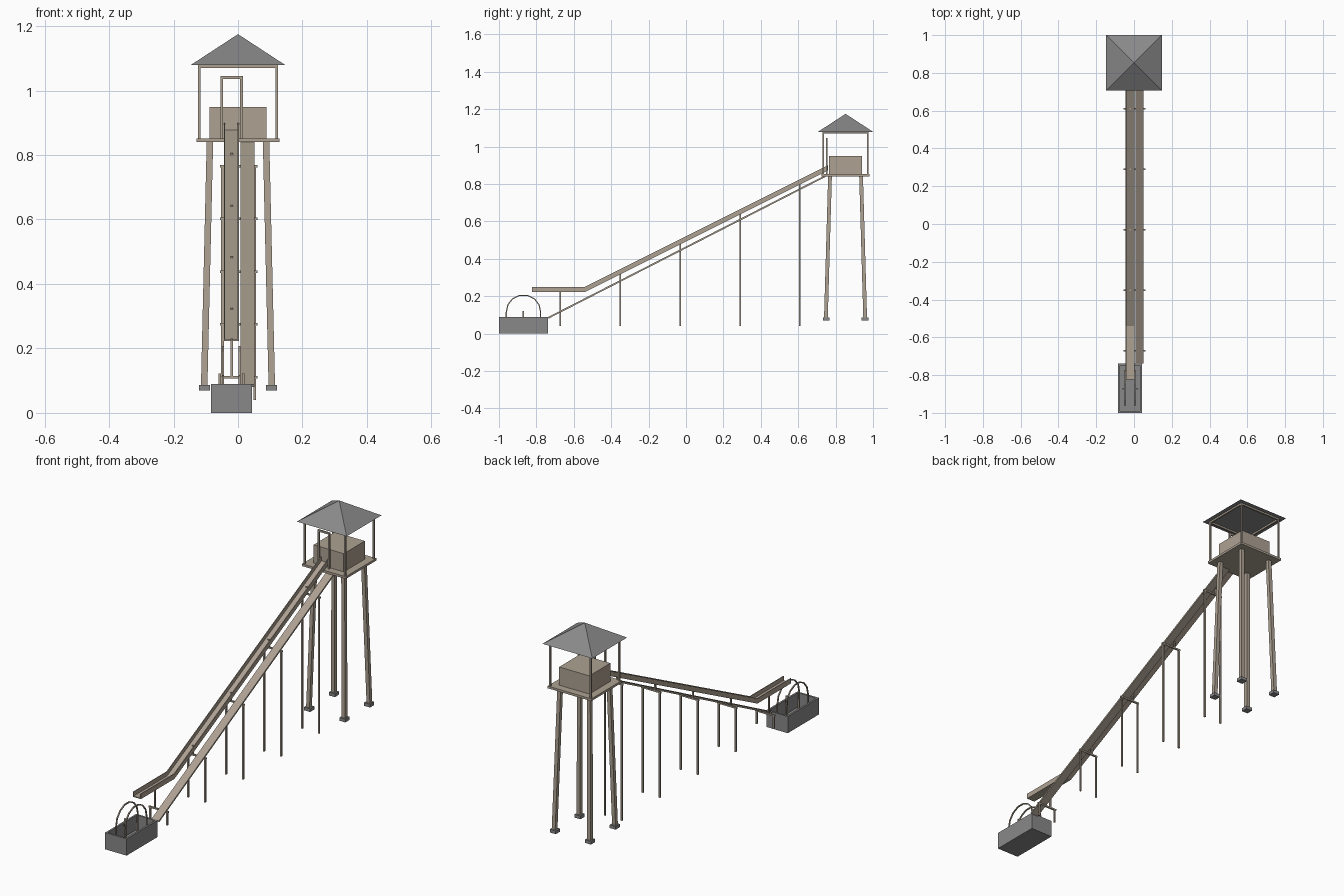
import bpy, bmesh, math
from mathutils import Vector, Matrix

if "Cube" in bpy.data.objects:
    bpy.data.objects.remove(bpy.data.objects["Cube"])


def material(name, rgb):
    m = bpy.data.materials.new(name)
    m.diffuse_color = (*rgb, 1)
    m.use_nodes = True
    m.node_tree.nodes["Principled BSDF"].inputs["Base Color"].default_value = m.diffuse_color
    return m


WOOD = material("wood", (0.42, 0.36, 0.29))
METAL = material("metal", (0.25, 0.25, 0.25))


def finish(name, bm, mat):
    bmesh.ops.recalc_face_normals(bm, faces=bm.faces)
    me = bpy.data.meshes.new(name)
    bm.to_mesh(me)
    bm.free()
    me.materials.append(mat)
    ob = bpy.data.objects.new(name, me)
    bpy.context.collection.objects.link(ob)
    return ob


def boxes(name, spans, mat):
    """Axis-aligned boxes given as (x0, x1, y0, y1, z0, z1)."""
    bm = bmesh.new()
    for x0, x1, y0, y1, z0, z1 in spans:
        bmesh.ops.create_cube(bm, size=1, matrix=Matrix.Translation(
            ((x0 + x1) / 2, (y0 + y1) / 2, (z0 + z1) / 2)) @ Matrix.Diagonal((x1 - x0, y1 - y0, z1 - z0, 1)))
    return finish(name, bm, mat)


def beams(name, segments, w, mat, h=None):
    """Rectangular bars, each between two points."""
    bm = bmesh.new()
    for a, b in segments:
        a, b = Vector(a), Vector(b)
        d = (b - a).normalized()
        side = Vector((1, 0, 0)) if abs(d.x) < 0.9 else Vector((0, 1, 0))
        up = d.cross(side).normalized()
        side = up.cross(d)
        m = Matrix((side, up, d)).transposed().to_4x4()
        bmesh.ops.create_cube(bm, size=1, matrix=Matrix.Translation((a + b) / 2) @ m
                              @ Matrix.Diagonal((w, h or w, (b - a).length, 1)))
    return finish(name, bm, mat)


CY = 0.853  # tower centre
corners = [(sx, sy) for sx in (-1, 1) for sy in (-1, 1)]

# Tower
beams("tower_legs", [((sx * 0.105, CY + sy * 0.105, 0.08), (sx * 0.087, CY + sy * 0.083, 0.845))
                     for sx, sy in corners], 0.02, WOOD)
boxes("tower_feet", [(sx * 0.104 - 0.0175, sx * 0.104 + 0.0175, CY + sy * 0.104 - 0.0175,
                      CY + sy * 0.104 + 0.0175, 0.07, 0.087) for sx, sy in corners], METAL)
boxes("platform", [(-0.129, 0.129, CY - 0.129, CY + 0.129, 0.84, 0.852)], WOOD)
boxes("tank_box", [(-0.089, 0.089, CY - 0.089, CY + 0.089, 0.852, 0.949)], WOOD)
beams("roof_posts", [((sx * 0.12, CY + sy * 0.12, 0.85), (sx * 0.12, CY + sy * 0.12, 1.08))
                     for sx, sy in corners], 0.008, WOOD)
boxes("roof_frame", [(-0.124, 0.124, CY + s * 0.12 - 0.004, CY + s * 0.12 + 0.004, 1.07, 1.079) for s in (-1, 1)]
      + [(s * 0.12 - 0.004, s * 0.12 + 0.004, CY - 0.116, CY + 0.116, 1.07, 1.079) for s in (-1, 1)], WOOD)
bm = bmesh.new()
bmesh.ops.create_cone(bm, cap_ends=True, segments=4, radius1=0.147 * math.sqrt(2), radius2=0, depth=0.096,
                      matrix=Matrix.Translation((0, CY, 1.127)) @ Matrix.Rotation(math.pi / 4, 4, 'Z'))
finish("roof", bm, METAL)

# Entry gate at the top of the slide
boxes("entry_gate", [(-0.055, -0.046, 0.748, 0.757, 0.85, 1.036), (0.006, 0.015, 0.748, 0.757, 0.85, 1.036),
                     (-0.055, 0.015, 0.748, 0.757, 1.036, 1.045)], WOOD)

# Slide: U profile swept along the path
profile = [(-0.044, 0.027), (-0.044, 0), (0.003, 0), (0.003, 0.027),
           (-0.001, 0.027), (-0.001, 0.005), (-0.04, 0.005), (-0.04, 0.027)]
path = [(-0.823, 0.223), (-0.54, 0.223), (0.76, 0.873)]
bm = bmesh.new()
rings = [[bm.verts.new((x, y, z + dz)) for x, dz in profile] for y, z in path]
for a, b in zip(rings, rings[1:]):
    for i in range(8):
        j = (i + 1) % 8
        bm.faces.new((a[i], a[j], b[j], b[i]))
for r in (rings[0], rings[-1]):
    bm.faces.new(r)
finish("slide", bm, WOOD)

# Lower ramp
RAMP_A, RAMP_B = (-0.737, 0.084), (0.745, 0.842)
beams("ramp", [((0.029, *RAMP_A), (0.029, *RAMP_B))], 0.043, WOOD, 0.009)

# Trestle supports
posts, bars, struts = [], [], []
for i in range(5):
    y = -0.671 + 0.32 * i
    zr = RAMP_A[1] + (y - RAMP_A[0]) * 0.5115 - 0.007
    zs = 0.225 + max(0, y + 0.54) * 0.5
    posts += [((x, y, 0.04), (x, y, zr + 0.004)) for x in (-0.048, 0.052)]
    bars.append(((-0.056, y, zr), (0.06, y, zr)))
    struts.append(((-0.02, y, zr), (-0.02, y, zs + 0.006)))
beams("support_posts", posts, 0.008, WOOD)
beams("support_crossbars", bars, 0.008, WOOD)
beams("slide_struts", struts, 0.008, WOOD)

# Landing basin
boxes("basin", [(-0.084, 0.043, -1, -0.738, 0, 0.012),
                (-0.084, -0.074, -1, -0.738, 0.012, 0.089), (0.033, 0.043, -1, -0.738, 0.012, 0.089),
                (-0.074, 0.033, -1, -0.99, 0.012, 0.089), (-0.074, 0.033, -0.748, -0.738, 0.012, 0.089)], METAL)

# Hoops and pegs in the basin
hoop = [(-0.961, 0.03)] + [(-0.869 - 0.092 * math.cos(math.pi * i / 7), 0.115 + 0.092 * math.sin(math.pi * i / 7))
                           for i in range(8)] + [(-0.777, 0.03)]
beams("basin_hoops", [((x, *a), (x, *b)) for x in (-0.047, 0.005) for a, b in zip(hoop, hoop[1:])], 0.006, WOOD)
boxes("basin_pegs", [(x - 0.004, x + 0.004, -0.875, -0.867, 0.012, 0.122) for x in (-0.056, 0.016)], WOOD)
